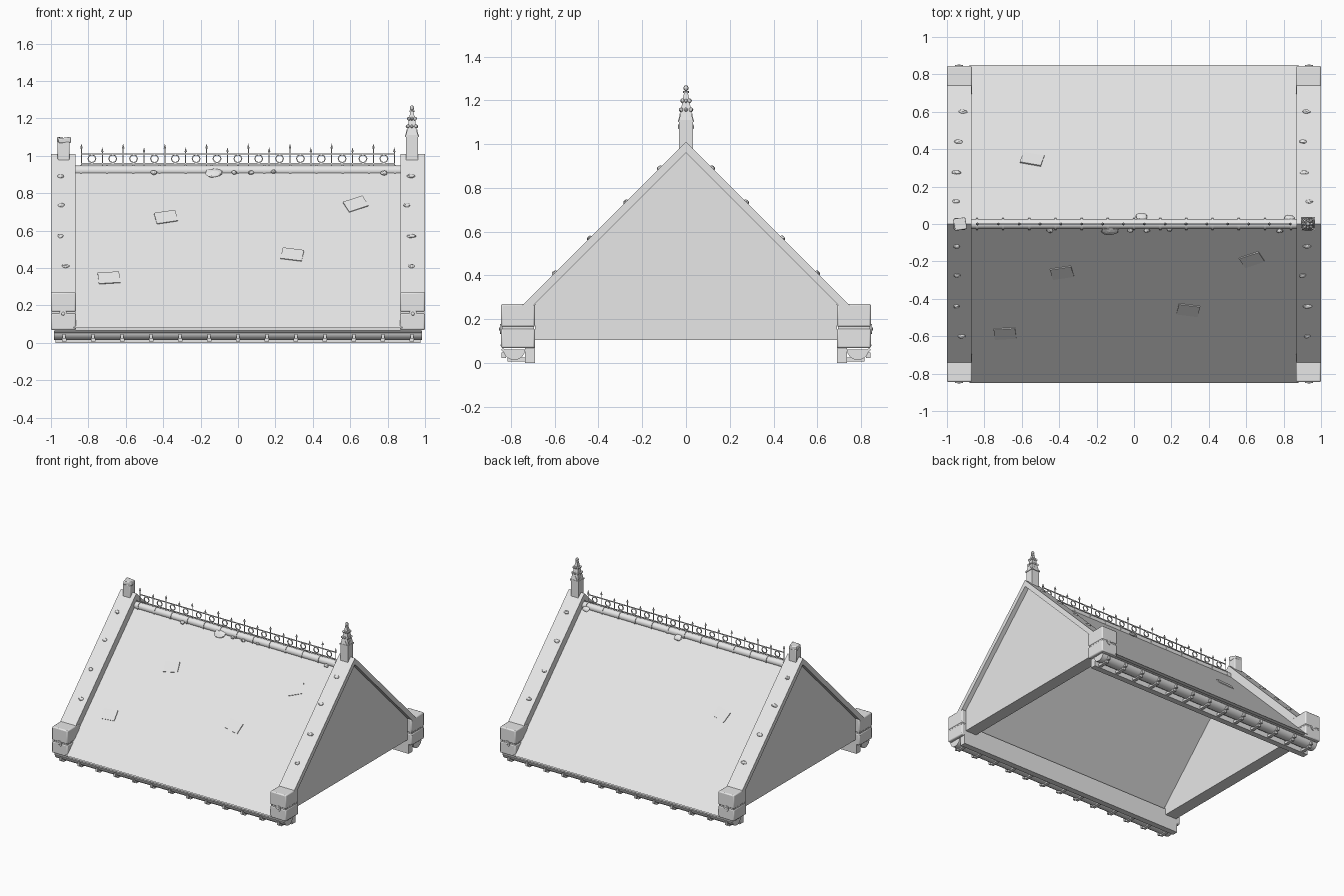
import bpy, bmesh, math, random
from mathutils import Matrix, Vector

if "Cube" in bpy.data.objects:
    bpy.data.objects.remove(bpy.data.objects["Cube"])

random.seed(4)
stone = bpy.data.materials.new("pale_grey")
stone.diffuse_color = (0.8, 0.8, 0.8, 1)
stone.use_nodes = True
stone.node_tree.nodes["Principled BSDF"].inputs["Base Color"].default_value = stone.diffuse_color
T, S = Matrix.Translation, lambda x, y, z: Matrix.Diagonal((x, y, z, 1))
R = lambda deg, axis: Matrix.Rotation(math.radians(deg), 4, axis)


def finish(name, bm, smooth=False, bevel=0):
    bmesh.ops.recalc_face_normals(bm, faces=bm.faces)
    me = bpy.data.meshes.new(name)
    bm.to_mesh(me)
    bm.free()
    me.materials.append(stone)
    ob = bpy.data.objects.new(name, me)
    bpy.context.collection.objects.link(ob)
    if bevel:
        m = ob.modifiers.new("bevel", 'BEVEL')
        m.width, m.segments = bevel, 2
    if smooth:
        bpy.ops.object.select_all(action='DESELECT')
        ob.select_set(True)
        bpy.context.view_layer.objects.active = ob
        bpy.ops.object.shade_smooth_by_angle(angle=math.radians(40))
    return ob


def box(bm, x0, x1, y0, y1, z0, z1):
    m = T(((x0 + x1) / 2, (y0 + y1) / 2, (z0 + z1) / 2)) @ S(x1 - x0, abs(y1 - y0), z1 - z0)
    bmesh.ops.create_cube(bm, size=1, matrix=m)


def cone(bm, mat, r1, r2, h, n=8):
    bmesh.ops.create_cone(bm, cap_ends=True, segments=n, radius1=r1, radius2=r2, depth=h, matrix=mat)


def prism(bm, yz, x0, x1):
    # extrude a (y, z) outline along x
    f = bm.faces.new([bm.verts.new((x0, y, z)) for y, z in yz])
    g = bmesh.ops.extrude_face_region(bm, geom=[f])
    bmesh.ops.translate(bm, vec=(x1 - x0, 0, 0),
                        verts=[v for v in g['geom'] if isinstance(v, bmesh.types.BMVert)])


def blob(bm, mat, jitter=0.2):
    vs = bmesh.ops.create_icosphere(bm, subdivisions=2, radius=1)['verts']
    for v in vs:
        v.co = mat @ (v.co * random.uniform(1 - jitter, 1))


def on_slope(x, y, top):
    # frame lying on a 45 degree slope, local z pointing outwards
    return T((x, y, top - abs(y))) @ R(45 if y < 0 else -45, 'X')


def chevron(apex, drop, y_end):
    half = [(0, apex), (y_end, apex - y_end), (y_end - drop, apex - y_end), (0, apex - drop)]
    return half[:3] + [half[3]] + [(-y, z) for y, z in half[2:0:-1]]


# main roof slopes
bm = bmesh.new()
prism(bm, chevron(0.93, 0.06, 0.85), -0.88, 0.88)
finish("roof_slopes", bm)

# gable walls and their raised coping
for side, s in (("left", -1), ("right", 1)):
    bm = bmesh.new()
    prism(bm, [(-0.69, 0.105), (0.69, 0.105), (0.69, 0.27), (0, 0.96), (-0.69, 0.27)], s * 0.87, s * 0.965)
    finish(side + "_gable_wall", bm)
    bm = bmesh.new()
    prism(bm, chevron(1.01, 0.05, 0.76), s * 0.868, s)
    finish(side + "_gable_coping", bm)

    # small leaf lumps along the coping
    bm = bmesh.new()
    for y in (0.12, 0.275, 0.44, 0.60):
        for f in (-1, 1):
            m = on_slope(s * 0.93 + random.uniform(-0.03, 0.02), f * y, 1.01)
            blob(bm, m @ S(random.uniform(0.018, 0.028), 0.015, 0.012))
    finish(side + "_coping_leaves", bm)

    # kneeler blocks at the feet, with a joint band and rosette
    for end, f in (("front", -1), ("back", 1)):
        bm = bmesh.new()
        box(bm, *sorted((s * 0.866, s)), f * 0.69, f * 0.845, 0.165, 0.27)
        box(bm, *sorted((s * 0.866, s)), f * 0.69, f * 0.845, 0.068, 0.158)
        finish(f"{side}_{end}_kneeler", bm, True, 0.008)
        bm = bmesh.new()
        box(bm, *sorted((s * 0.87, s * 0.996)), f * 0.694, f * 0.841, 0.15, 0.172)
        cone(bm, T((s * 0.935, f * 0.846, 0.155)) @ R(90, 'X'), 0.022, 0.022, 0.008, 12)
        blob(bm, T((s * 0.935, f * 0.848, 0.155)) @ S(0.01, 0.006, 0.01), 0)
        finish(f"{side}_{end}_kneeler_rosette", bm)

# eaves: fascia, gutter, brackets
for end, f in (("front", -1), ("back", 1)):
    bm = bmesh.new()
    box(bm, -0.975, 0.975, f * 0.69, f * 0.735, 0, 0.15)
    finish(end + "_fascia", bm)
    bm = bmesh.new()
    arc = [math.pi * (1 + i / 10) for i in range(11)]
    prof = [(0.785 + 0.05 * math.cos(a), 0.062 + 0.048 * math.sin(a)) for a in arc]
    prof += [(0.785 + 0.042 * math.cos(a), 0.062 + 0.04 * math.sin(a)) for a in reversed(arc)]
    prism(bm, [(f * y, z) for y, z in prof], -0.98, 0.98)
    for x in (-0.98, 0.98):  # end stops
        prism(bm, [(f * y, z) for y, z in prof[:11]], x - 0.003, x + 0.003)
    cone(bm, T((0, f * 0.836, 0.06)) @ R(90, 'Y'), 0.007, 0.007, 1.96)
    finish(end + "_gutter", bm, True)
    bm = bmesh.new()
    for i in range(13):
        x = -0.93 + i * 0.155
        box(bm, x - 0.012, x + 0.012, f * 0.73, f * 0.815, 0.006, 0.026)
        box(bm, x - 0.008, x + 0.008, f * 0.822, f * 0.842, 0.022, 0.048)
    finish(end + "_gutter_brackets", bm)

# ridge roll with collars
bm = bmesh.new()
cone(bm, T((0, 0, 0.92)) @ R(90, 'Y'), 0.027, 0.027, 1.74, 20)
for i in range(13):
    cone(bm, T((-0.84 + i * 0.14, 0, 0.92)) @ R(90, 'Y'), 0.031, 0.031, 0.012, 20)
finish("ridge_roll", bm, True)

# iron cresting: rails, spiked posts, rings
bm = bmesh.new()
for z in (0.957, 1.01):
    box(bm, -0.84, 0.84, -0.003, 0.003, z - 0.003, z + 0.003)
for i in range(16):
    x = -0.837 + i * 0.1115
    top = 1.065 if i % 2 == 0 else 1.045
    cone(bm, T((x, 0, (0.94 + top) / 2 - 0.01)), 0.003, 0.003, top - 0.96, 6)
    cone(bm, T((x, 0, top - 0.013)), 0.008, 0, 0.026, 6)
    if i < 15:
        c = x + 0.0557
        ring = [(c + r * math.cos(a * math.pi / 4), r * math.sin(a * math.pi / 4) + 0.984)
                for r in (0.024, 0.018) for a in range(8)]
        for k in range(8):
            q = [ring[k], ring[(k + 1) % 8], ring[8 + (k + 1) % 8], ring[8 + k]]
            face = bm.faces.new([bm.verts.new((a, -0.003, b)) for a, b in q])
            g = bmesh.ops.extrude_face_region(bm, geom=[face])
            bmesh.ops.translate(bm, vec=(0, 0.006, 0),
                                verts=[v for v in g['geom'] if isinstance(v, bmesh.types.BMVert)])
finish("ridge_cresting", bm)

# moss clumps along the ridge
bm = bmesh.new()
for x, y, r in ((-0.13, -0.035, 0.05), (0.04, 0.04, 0.036), (0.83, 0.032, 0.032), (-0.45, -0.035, 0.02),
                (0.07, -0.035, 0.018), (-0.02, -0.035, 0.016), (0.19, -0.03, 0.015), (0.78, -0.037, 0.02)):
    blob(bm, on_slope(x, y, 0.945) @ S(r, r * 0.75, 0.012))
finish("ridge_moss", bm)

# slipped slates
bm = bmesh.new()
for x, y, a in ((-0.385, -0.26, 12), (0.63, -0.19, 25), (0.29, -0.46, -10), (-0.69, -0.585, 5), (-0.545, 0.345, -14)):
    m = on_slope(x, y, 0.93) @ R(a, 'Z') @ R(2 if y < 0 else -2, 'X') @ S(0.115, 0.08, 0.012)
    bmesh.ops.create_cube(bm, size=1, matrix=m)
finish("slipped_slates", bm)

# complete pinnacle on the right gable
bm = bmesh.new()
P = T((0.93, 0, 0))
q = math.sqrt(0.5)
box(bm, 0.898, 0.962, -0.032, 0.032, 0.97, 1.105)
box(bm, 0.893, 0.967, -0.037, 0.037, 1.10, 1.11)
cone(bm, P @ T((0, 0, 1.175)) @ R(45, 'Z'), 0.031 / q, 0.008 / q, 0.13, 4)
for k in range(4):  # gablets and crockets
    turn = P @ R(90 * k, 'Z')
    cone(bm, turn @ T((0.028, 0, 1.122)) @ S(0.3, 1, 1) @ R(45, 'Z'), 0.04, 0, 0.04, 4)
    for z, d in ((1.157, 0.025), (1.198, 0.018)):
        blob(bm, turn @ R(45, 'Z') @ T((d * 1.25, 0, z)) @ S(0.011, 0.008, 0.011), 0.1)
        blob(bm, turn @ T((d, 0, z)) @ S(0.009, 0.008, 0.01), 0.1)
cone(bm, P @ T((0, 0, 1.238)), 0.013, 0.013, 0.008, 8)
blob(bm, P @ T((0, 0, 1.256)) @ S(0.012, 0.012, 0.014), 0)
finish("right_pinnacle", bm)

# broken pinnacle stump on the left gable
bm = bmesh.new()
box(bm, -0.964, -0.9, -0.032, 0.032, 0.97, 1.075)
vs = bmesh.ops.create_cube(bm, size=1, matrix=T((-0.93, 0, 1.082)) @ R(9, 'Z') @ S(0.066, 0.064, 0.03))['verts']
for v in vs:
    if v.co.z > 1.08:
        v.co.z += random.uniform(-0.008, 0.006)
finish("left_pinnacle_stump", bm, True, 0.006)
